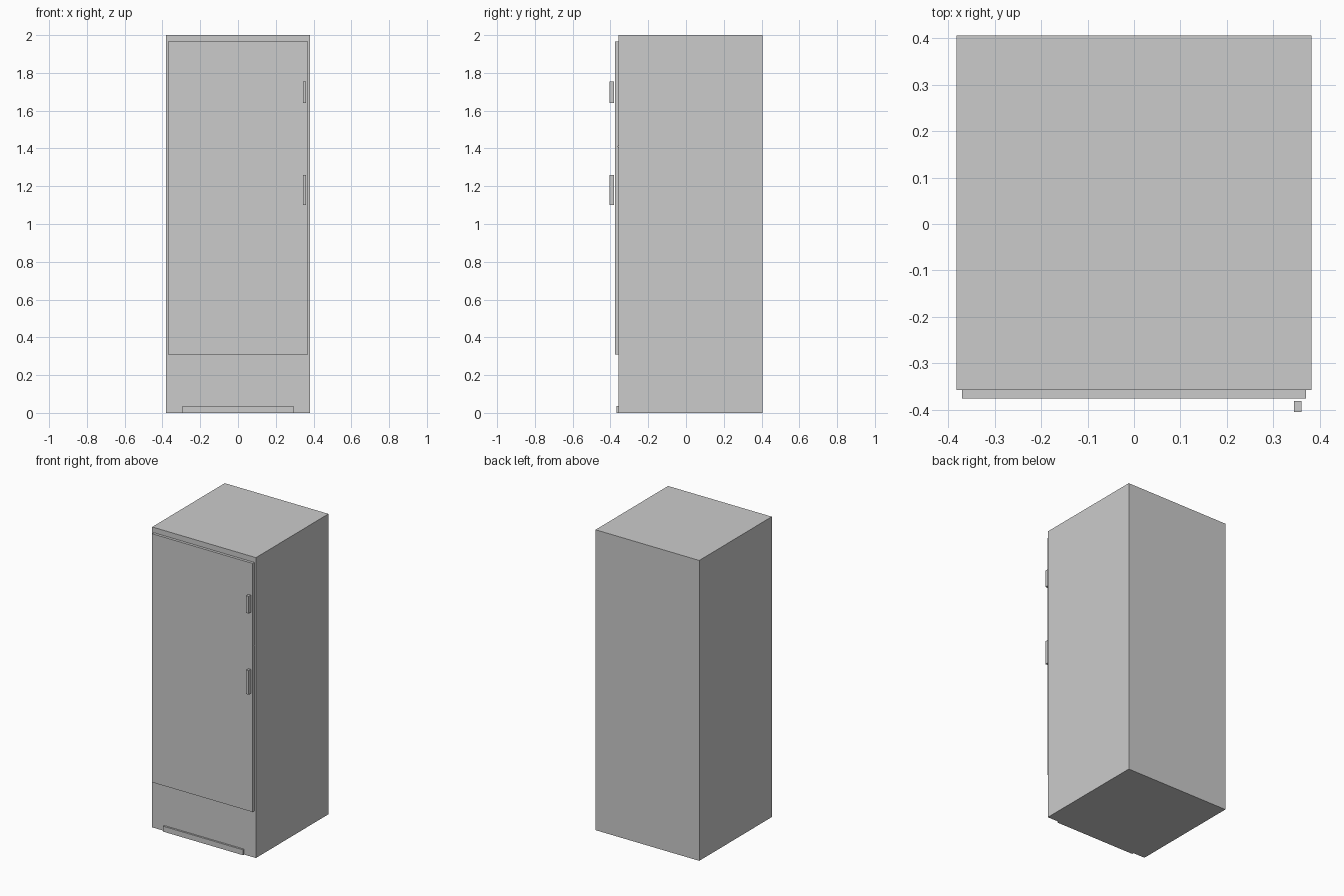
import bpy

if "Cube" in bpy.data.objects:
    bpy.data.objects.remove(bpy.data.objects["Cube"])


def box(name, x, y, z):
    """Box from (min, max) ranges on each axis."""
    bpy.ops.mesh.primitive_cube_add(size=1, location=[(r[0] + r[1]) / 2 for r in (x, y, z)])
    ob = bpy.context.object
    ob.name = name
    ob.scale = [r[1] - r[0] for r in (x, y, z)]
    bpy.ops.object.transform_apply(location=False, rotation=False, scale=True)
    return ob


# Cabinet
box("cabinet", (-0.382, 0.382), (-0.357, 0.406), (0, 2))

# Door panel with a seal behind it, split into upper and lower sections
box("door", (-0.37, 0.37), (-0.375, -0.361), (0.31, 1.965))
for name, z in (("lower_seal", (0.31, 1.408)), ("upper_seal", (1.412, 1.965))):
    box(name, (-0.37, 0.37), (-0.361, -0.357), z)

# Handles standing off the door
for name, z in (("lower_handle", (1.10, 1.26)), ("upper_handle", (1.64, 1.755))):
    box(name, (0.344, 0.361), (-0.405, -0.381), z)

# Kick plate
box("kick_plate", (-0.295, 0.295), (-0.369, -0.357), (0, 0.036))
